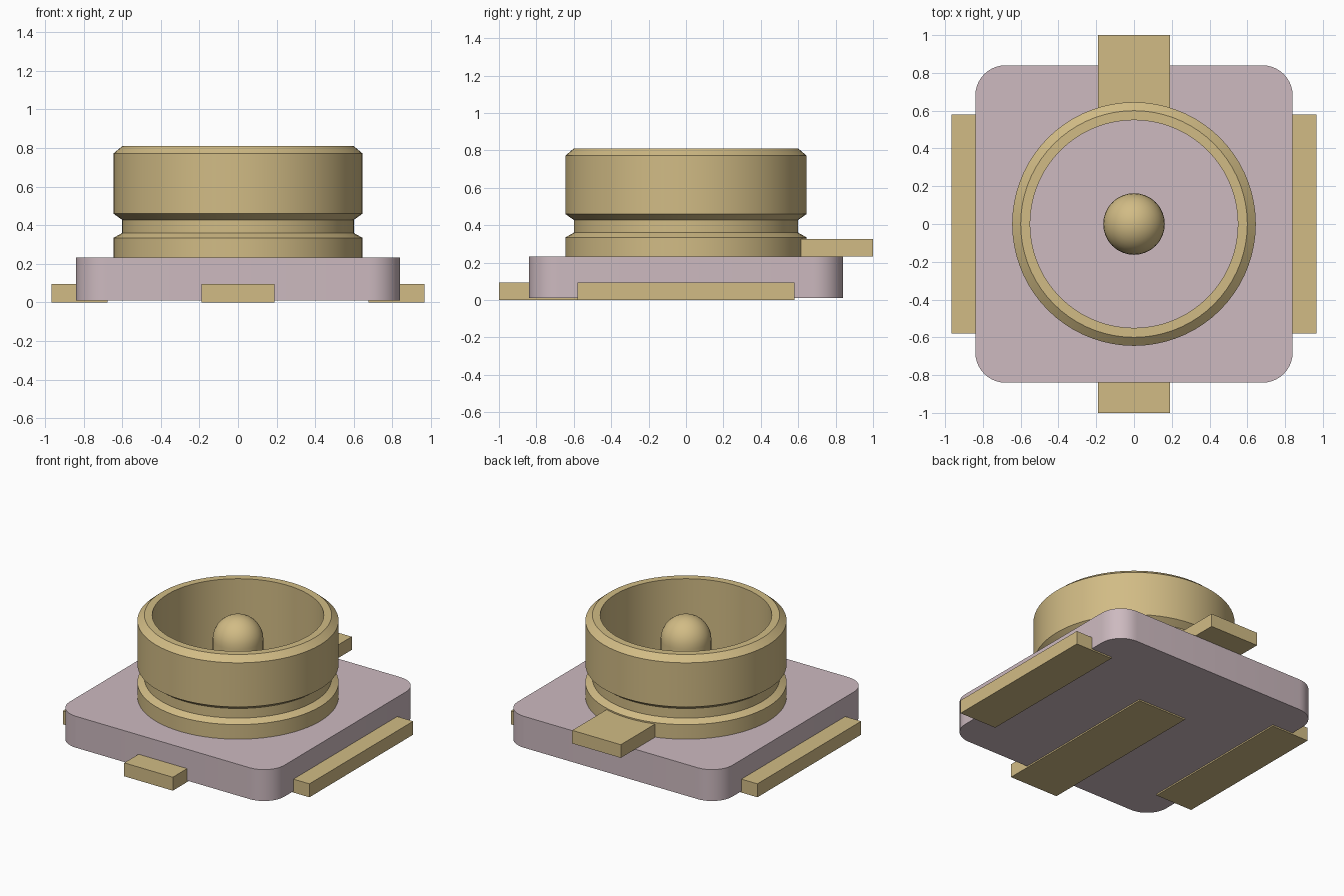
import bpy, bmesh, math
from mathutils import Matrix, Vector

cube = bpy.data.objects.get("Cube")
if cube:
    bpy.data.objects.remove(cube, do_unlink=True)


def material(name, rgb):
    m = bpy.data.materials.new(name)
    m.use_nodes = True
    m.diffuse_color = (*rgb, 1)
    m.node_tree.nodes["Principled BSDF"].inputs["Base Color"].default_value = (*rgb, 1)
    return m


GOLD = material("gold", (0.64, 0.50, 0.235))
PINK = material("pale_mauve", (0.61, 0.49, 0.525))


def finish(name, bm, mat, smooth=True):
    bmesh.ops.recalc_face_normals(bm, faces=bm.faces)
    me = bpy.data.meshes.new(name)
    bm.to_mesh(me)
    bm.free()
    me.materials.append(mat)
    ob = bpy.data.objects.new(name, me)
    bpy.context.collection.objects.link(ob)
    if smooth:
        bpy.ops.object.select_all(action='DESELECT')
        ob.select_set(True)
        bpy.context.view_layer.objects.active = ob
        bpy.ops.object.shade_smooth_by_angle(angle=math.radians(30))
    return ob


def box(name, lo, hi, mat, corner=0.0):
    """Box from two corners, with optional rounded vertical edges."""
    lo, hi = Vector(lo), Vector(hi)
    bm = bmesh.new()
    bmesh.ops.create_cube(bm, size=1, matrix=Matrix.Translation((lo + hi) / 2)
                          @ Matrix.Diagonal((*(hi - lo), 1)))
    if corner:
        upright = [e for e in bm.edges
                   if abs(e.verts[0].co.z - e.verts[1].co.z) > 0.01]
        bmesh.ops.bevel(bm, geom=upright, offset=corner, segments=10,
                        profile=0.5, affect='EDGES')
    return finish(name, bm, mat, corner > 0)


def lathe(name, profile, mat, steps, closed=False):
    """Spin an (r, z) profile around the z axis."""
    bm = bmesh.new()
    vs = [bm.verts.new((r, 0, z)) for r, z in profile]
    pairs = list(zip(vs, vs[1:])) + ([(vs[-1], vs[0])] if closed else [])
    edges = [bm.edges.new(p) for p in pairs]
    bmesh.ops.spin(bm, geom=vs + edges, cent=(0, 0, 0), axis=(0, 0, 1),
                   angle=math.tau, steps=steps)
    bmesh.ops.remove_doubles(bm, verts=bm.verts, dist=1e-4)
    return finish(name, bm, mat)


# Insulating base plate with rounded corners
box("base", (-0.84, -0.84, 0.01), (0.84, 0.84, 0.232), PINK, corner=0.16)

# Solder pads: one long pad each side, a signal pad running under the base
for side, x0, x1 in (("left", 0.675, 0.965), ("right", -0.965, -0.675)):
    box(side + "_pad", (x0, -0.58, 0), (x1, 0.58, 0.095), GOLD)
box("front_pad", (-0.19, -1, 0), (0.19, 0.28, 0.095), GOLD)

# Rear tab joining the shell wall
box("rear_tab", (-0.19, 0.58, 0.232), (0.19, 1, 0.325), GOLD)

# Hollow shell with a snap groove and chamfered rim
shell = [(0.55, 0.225), (0.645, 0.225), (0.645, 0.335), (0.60, 0.36),
         (0.60, 0.428), (0.645, 0.46), (0.645, 0.772), (0.60, 0.81),
         (0.55, 0.81)]
lathe("shell", shell, GOLD, 72, closed=True)

# Centre pin with a domed tip
R, ZC = 0.163, 0.64
dome = [(R * math.cos(a), ZC + R * math.sin(a))
        for a in (i * math.pi / 16 for i in range(8))]
lathe("centre_pin", [(0, 0.225), (R, 0.225)] + dome + [(0, ZC + R)], GOLD, 32)
